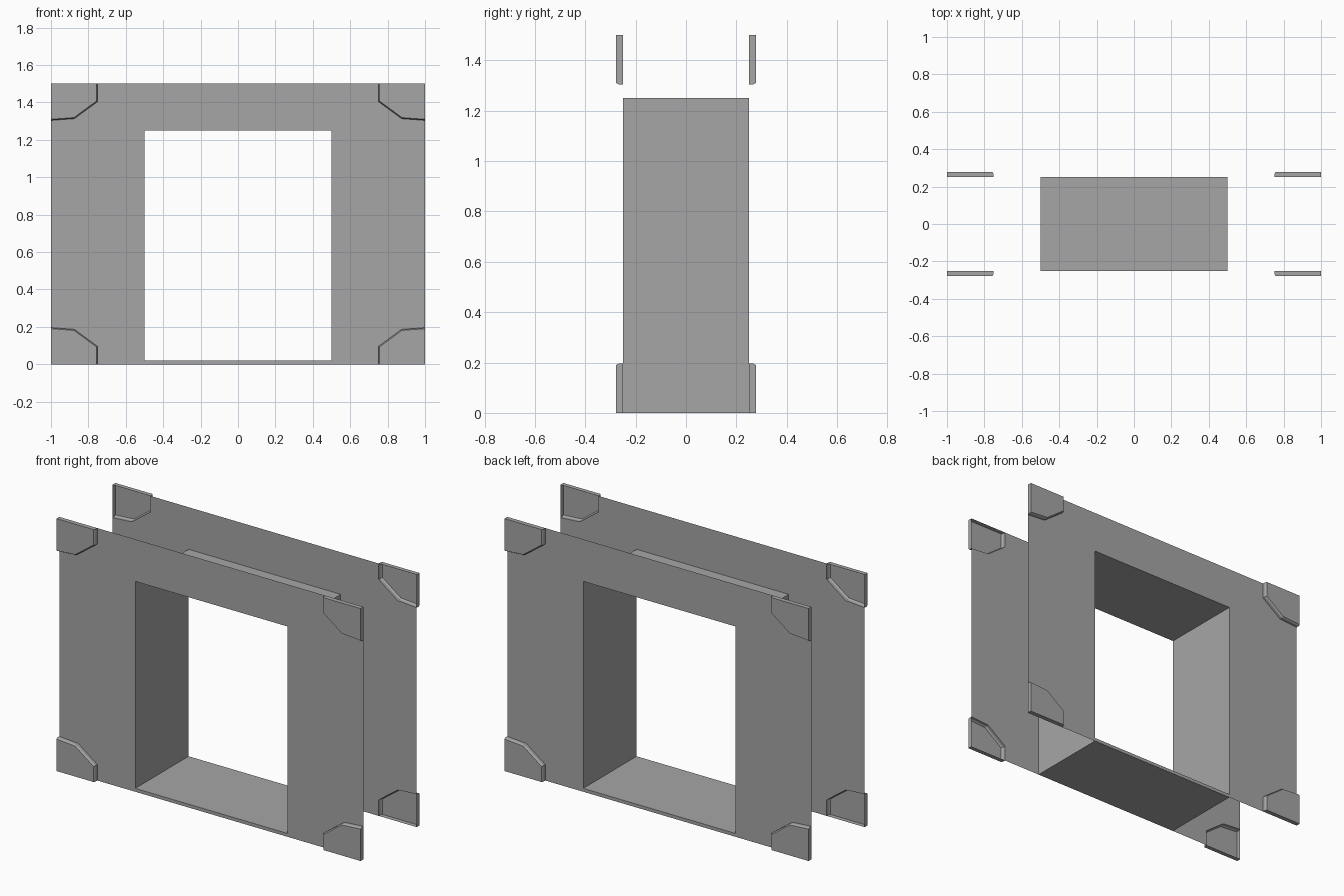
import bpy
import bmesh

cube = bpy.data.objects.get("Cube")
if cube:
    bpy.data.objects.remove(cube, do_unlink=True)

WIDTH, HEIGHT, DEPTH = 1.0, 1.5, 0.25      # half width, height, half depth
CAP_RIM, CAP_FACE = 0.267, 0.277           # cap bevel start and outer face

grey = bpy.data.materials.new("mid grey")
grey.use_nodes = True
colour = (0.38, 0.38, 0.38, 1)
grey.diffuse_color = colour
grey.node_tree.nodes["Principled BSDF"].inputs["Base Color"].default_value = colour


def finish(name, bm, mirror=False):
    mesh = bpy.data.meshes.new(name)
    bm.to_mesh(mesh)
    bm.free()
    mesh.materials.append(grey)
    ob = bpy.data.objects.new(name, mesh)
    bpy.context.collection.objects.link(ob)
    if mirror:
        mod = ob.modifiers.new("mirror", 'MIRROR')
        mod.use_axis = (True, True, False)


def ring(bm, points, y):
    return [bm.verts.new((x, y, z)) for x, z in points]


def bridge(bm, a, b):
    for i in range(len(a)):
        j = (i + 1) % len(a)
        bm.faces.new((a[i], a[j], b[j], b[i]))


# Cap outline: the cut edge, from the bottom edge round to the side edge
cut = [(0.75, 0), (0.75, 0.095), (0.875, 0.187), (WIDTH, 0.196)]
cut_inset = [(0.756, 0), (0.756, 0.092), (0.877, 0.181), (WIDTH, 0.19)]
corner = [(WIDTH, 0)]

# Thin front and back panels, open at the corners and round the opening:
# each half is a post with a lintel strip above and a sill strip below
bm = bmesh.new()
upper_cut = [(x, HEIGHT - z) for x, z in reversed(cut)]
post = [(0.5, 0)] + cut + upper_cut + [(0.5, HEIGHT)]
lintel = [(0, 1.25), (0.5, 1.25), (0.5, HEIGHT), (0, HEIGHT)]
sill = [(0, 0), (0.5, 0), (0.5, 0.02), (0, 0.02)]
for outline in (post, lintel, sill):
    bm.faces.new(ring(bm, outline, -DEPTH))
bm.normal_update()
finish("frame_panels", bm, mirror=True)

# Raised hollow corner caps with a bevelled inner edge
for name, flip in (("lower_corner_caps", False), ("upper_corner_caps", True)):
    bm = bmesh.new()
    base = ring(bm, cut + corner, -DEPTH)
    rim = ring(bm, cut + corner, -CAP_RIM)
    face = ring(bm, cut_inset + corner, -CAP_FACE)
    bridge(bm, base, rim)
    bridge(bm, rim, face)
    bm.faces.new(face)
    if flip:
        for v in bm.verts:
            v.co.z = HEIGHT - v.co.z
    bmesh.ops.recalc_face_normals(bm, faces=bm.faces[:])
    finish(name, bm, mirror=True)

# Square tunnel joining the two panels
bm = bmesh.new()
section = [(-0.5, 0), (0.5, 0), (0.5, 1.25), (-0.5, 1.25)]
bridge(bm, ring(bm, section, -DEPTH), ring(bm, section, DEPTH))
bmesh.ops.recalc_face_normals(bm, faces=bm.faces[:])
finish("tunnel_walls", bm)

# Tunnel floor
bm = bmesh.new()
floor_edge = [(-0.5, 0.02), (0.5, 0.02)]
front, back = ring(bm, floor_edge, -DEPTH), ring(bm, floor_edge, DEPTH)
bm.faces.new((front[0], front[1], back[1], back[0]))
finish("tunnel_floor", bm)
